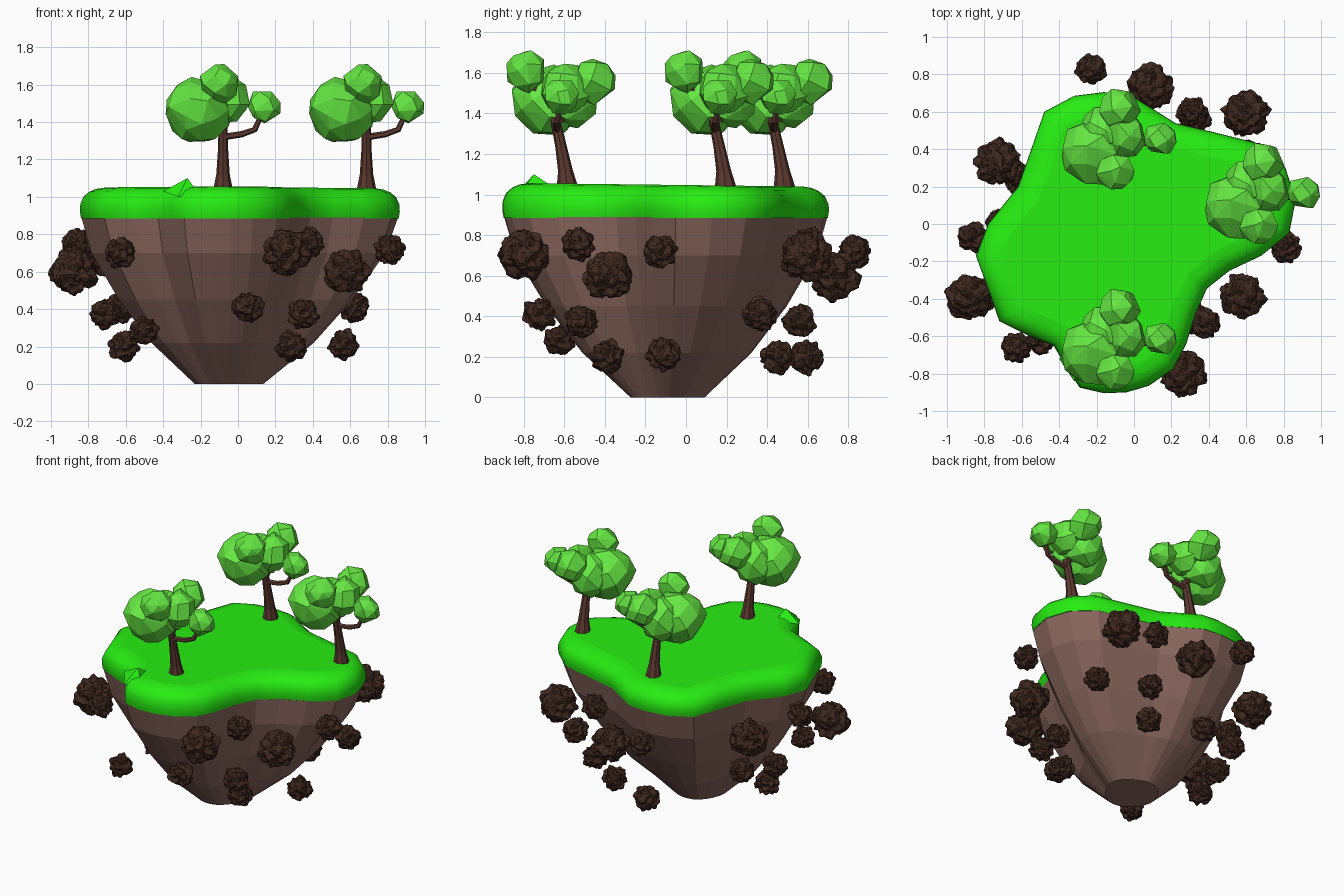
import bpy, bmesh, math, random
from mathutils import Vector, Matrix, Euler, noise

if "Cube" in bpy.data.objects:
    bpy.data.objects.remove(bpy.data.objects["Cube"])

random.seed(4)


def material(name, rgb):
    m = bpy.data.materials.new(name)
    m.diffuse_color = (*rgb, 1)
    m.use_nodes = True
    m.node_tree.nodes["Principled BSDF"].inputs["Base Color"].default_value = m.diffuse_color
    return m


GRASS = material("grass", (0.02, 0.85, 0.006))
SOIL = material("soil", (0.26, 0.14, 0.115))
STONE = material("stone", (0.05, 0.022, 0.014))
BARK = material("bark", (0.11, 0.042, 0.03))
LEAF = material("leaf", (0.13, 0.8, 0.055))


def add_object(name, bm, mat):
    bmesh.ops.recalc_face_normals(bm, faces=bm.faces)
    me = bpy.data.meshes.new(name)
    bm.to_mesh(me)
    bm.free()
    me.materials.append(mat)
    ob = bpy.data.objects.new(name, me)
    bpy.context.collection.objects.link(ob)
    return ob


def loft(bm, rings):
    """Skin a stack of equal-length rings and cap both ends."""
    vs = [[bm.verts.new(p) for p in r] for r in rings]
    n = len(vs[0])
    for a, b in zip(vs, vs[1:]):
        for i in range(n):
            j = (i + 1) % n
            bm.faces.new((a[i], a[j], b[j], b[i]))
    bm.faces.new(vs[0][::-1])
    bm.faces.new(vs[-1])


def tube(bm, path, sides=8):
    """Tapered tube; path holds (x, y, z, radius)."""
    pts = [Vector(p[:3]) for p in path]
    rings = []
    for i, p in enumerate(pts):
        d = pts[min(i + 1, len(pts) - 1)] - pts[max(i - 1, 0)]
        q = Vector((0, 0, 1)).rotation_difference(d)
        rings.append([p + q @ Vector((math.cos(t), math.sin(t), 0)) * path[i][3]
                      for t in (2 * math.pi * k / sides for k in range(sides))])
    loft(bm, rings)


# Island outline seen from above
outline = [Vector(p) for p in (
    (-.845, -.17), (-.78, -.35), (-.72, -.52), (-.56, -.60), (-.43, -.65), (-.36, -.77),
    (-.29, -.875), (-.16, -.905), (-.04, -.90), (.08, -.865), (.21, -.775), (.28, -.64),
    (.33, -.48), (.39, -.345), (.51, -.25), (.68, -.17), (.83, -.05), (.865, .13), (.81, .30),
    (.67, .43), (.43, .49), (.22, .54), (.11, .61), (-.02, .69), (-.16, .705),
    (-.32, .685), (-.48, .60), (-.56, .37), (-.62, .20), (-.78, .00))]
N = len(outline)
centre = Vector((-.05, -.09))

# Soil body: outline shrinks and rounds off toward the foot
rings = []
for z, s, b in ((0, .24, .8), (.22, .53, .3), (.45, .745, .15), (.70, .925, .05), (.89, .99, 0)):
    ring = []
    for p in outline:
        d = p - centre
        q = centre + d.lerp(d.normalized() * .75, b) * s
        ring.append((q.x, q.y, z))
    rings.append(ring)
bm = bmesh.new()
loft(bm, rings)
add_object("soil_body", bm, SOIL)

# Grass cap with a rounded rim
inward = []
for i in range(N):
    t = outline[(i + 1) % N] - outline[i - 1]
    inward.append(Vector((-t.y, t.x)).normalized())
rings = []
for z, off in ((.885, .006), (.92, 0), (.96, .002), (1.0, .02), (1.025, .05), (1.04, .085), (1.047, .13)):
    ring = []
    for p, n in zip(outline, inward):
        q = p + n * off
        ring.append((q.x, q.y, z - .012 * q.y * (z > .95)))
    rings.append(ring)
bm = bmesh.new()
loft(bm, rings)
cap = add_object("grass_cap", bm, GRASS)
for f in cap.data.polygons:
    f.use_smooth = len(f.vertices) == 4

# Small folded tuft at the front edge
bm = bmesh.new()
base = ((-.40, -.72, 1.03), (-.32, -.84, 1.00), (-.22, -.80, 1.03), (-.25, -.66, 1.04))
vs = [bm.verts.new(p) for p in base]
tip = bm.verts.new((-.27, -.75, 1.10))
for i in range(4):
    bm.faces.new((vs[i], vs[(i + 1) % 4], tip))
bm.faces.new(vs[::-1])
add_object("grass_tuft", bm, GRASS)

# Floating stones in three groups around the island: x, y, z, radius
stones = (
    (.26, -.80, .70, .12), (.58, -.38, .60, .12), (.38, -.53, .755, .08), (.81, -.13, .72, .08),
    (.05, -.725, .41, .08), (.35, -.52, .375, .08), (.285, -.39, .20, .08), (.565, -.11, .21, .08),
    (.60, .59, .70, .12), (.09, .73, .60, .12), (.31, .60, .755, .08), (-.23, .83, .72, .08),
    (.62, .365, .41, .08), (.33, .56, .375, .08), (.25, .45, .20, .08), (-.10, .59, .20, .08),
    (-.73, .33, .70, .12), (-.88, -.39, .60, .12), (-.86, -.07, .75, .08), (-.63, -.66, .70, .08),
    (-.62, .25, .41, .08), (-.71, 0, .375, .08), (-.61, -.06, .20, .08), (-.50, -.62, .285, .075))
for k, (x, y, z, r) in enumerate(stones):
    bm = bmesh.new()
    bmesh.ops.create_icosphere(bm, subdivisions=4, radius=1)
    for v in bm.verts:
        d = noise.noise(v.co * 2.6 + Vector((k * 7.3, 0, 0)))
        e = noise.noise(v.co * 6 + Vector((0, k * 5.1, 0)))
        v.co *= .95 + .32 * d + .1 * e
    bmesh.ops.transform(bm, matrix=Matrix.Translation((x, y, z)) @ Matrix.Scale(r, 4), verts=bm.verts)
    add_object(f"stone_{k + 1}", bm, STONE)


def leaf_clump(bm, x, y, z, r, count):
    """Irregular faceted ball: hull of points spread over a sphere."""
    rot = Euler([random.uniform(0, 6) for _ in range(3)]).to_matrix()
    vs = []
    for i in range(count):
        h = 1 - 2 * (i + .5) / count
        a = i * 2.39996 + random.uniform(-.3, .3)
        w = math.sqrt(1 - h * h)
        p = rot @ Vector((w * math.cos(a), w * math.sin(a), h))
        vs.append(bm.verts.new(p * r * random.uniform(.97, 1.1) + Vector((x, y, z))))
    res = bmesh.ops.convex_hull(bm, input=vs)
    loose = {v for v in res["geom_interior"] if isinstance(v, bmesh.types.BMVert)}
    bmesh.ops.delete(bm, geom=list(loose), context='VERTS')


# One tree: leaning trunk, branches and leaf clumps
trunk = bmesh.new()
tube(trunk, ((0, .02, 1.03, .054), (0, .01, 1.12, .036), (0, -.012, 1.24, .028),
             (0, -.04, 1.37, .024), (-.005, -.10, 1.46, .022), (-.01, -.17, 1.56, .018)))
tube(trunk, ((0, -.03, 1.32, .018), (.10, -.035, 1.335, .017), (.17, -.03, 1.36, .016), (.21, -.01, 1.45, .013)), 6)
tube(trunk, ((0, -.04, 1.35, .018), (0, .06, 1.42, .016), (0, .15, 1.54, .013)), 6)
tube(trunk, ((0, -.035, 1.33, .018), (-.06, -.05, 1.39, .016), (-.13, -.07, 1.46, .013)), 6)
leaves = bmesh.new()
for clump in ((-.135, -.08, 1.46, .172, 34), (-.02, -.185, 1.605, .102, 22), (0, .15, 1.555, .11, 22),
              (.22, -.01, 1.485, .09, 20), (.025, .01, 1.52, .125, 24), (-.07, .03, 1.47, .14, 26)):
    leaf_clump(leaves, *clump)
parts = [add_object("tree_trunk", trunk, BARK), add_object("tree_leaves", leaves, LEAF)]

# Place the tree at three spots
for i, (x, y) in enumerate(((-.08, -.605), (.687, .175), (-.08, .465))):
    for part in parts:
        ob = part if i == 0 else part.copy()
        ob.location = (x, y, 0)
        if i:
            bpy.context.collection.objects.link(ob)
